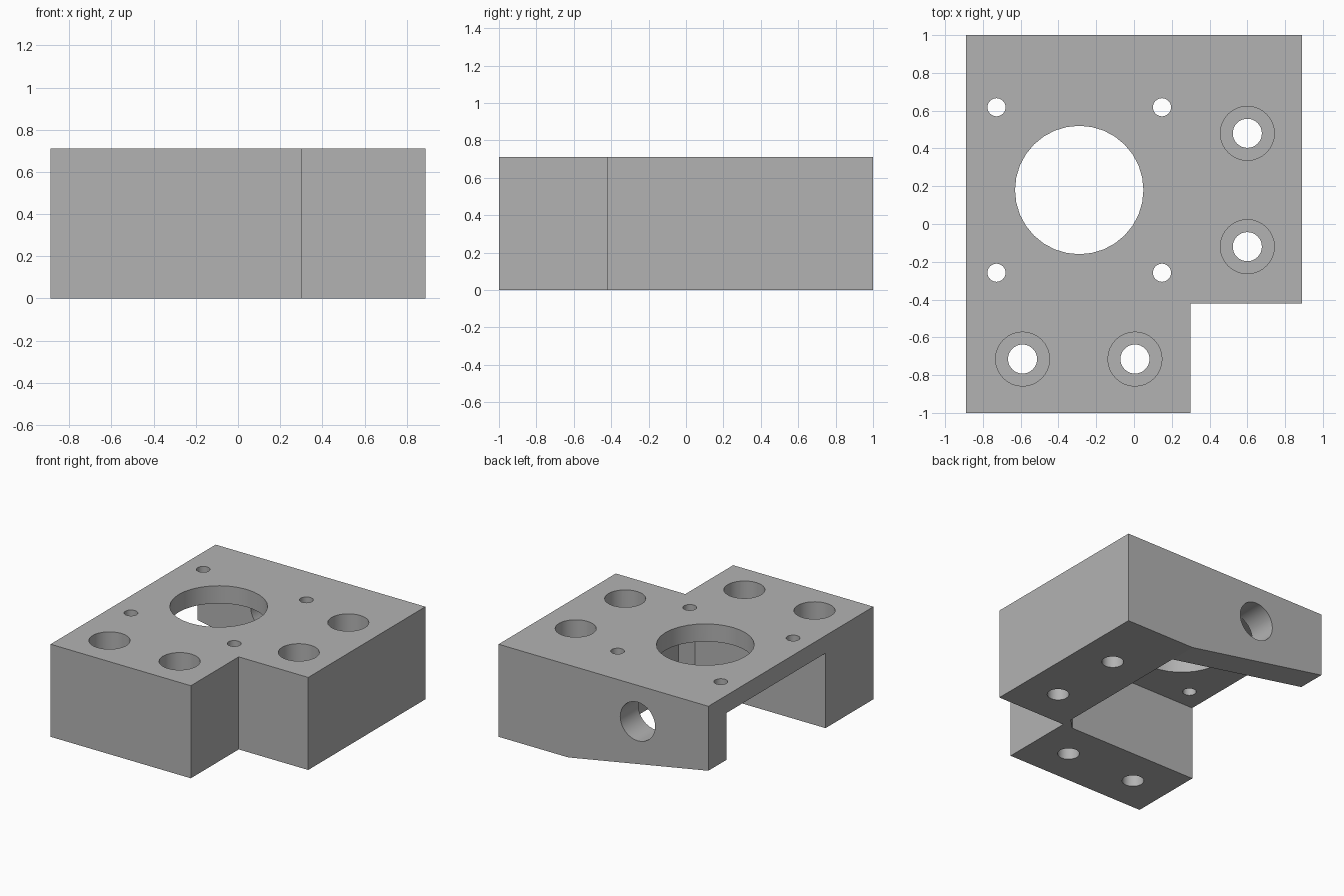
import bpy
import bmesh
import math
from mathutils import Matrix, Vector

cube = bpy.data.objects.get("Cube")
if cube:
    bpy.data.objects.remove(cube, do_unlink=True)

HEIGHT = 0.71
PLATE_BOTTOM = 0.575
NOTCH_X, NOTCH_Y = 0.30, -0.42
WALL_Y = 0.78
MOTOR = Vector((-0.29, 0.18))

grey = bpy.data.materials.new("plain_grey")
grey.use_nodes = True
grey.diffuse_color = (0.45, 0.45, 0.45, 1)
grey.node_tree.nodes["Principled BSDF"].inputs["Base Color"].default_value = grey.diffuse_color


def make_object(name, bm):
    bmesh.ops.recalc_face_normals(bm, faces=bm.faces)
    mesh = bpy.data.meshes.new(name)
    bm.to_mesh(mesh)
    bm.free()
    mesh.materials.append(grey)
    obj = bpy.data.objects.new(name, mesh)
    bpy.context.collection.objects.link(obj)
    return obj


def prism(name, points, offset):
    """Extrude a closed outline of 3D points along an offset."""
    bm = bmesh.new()
    face = bm.faces.new([bm.verts.new(p) for p in points])
    result = bmesh.ops.extrude_face_region(bm, geom=[face], use_keep_orig=True)
    verts = [g for g in result["geom"] if isinstance(g, bmesh.types.BMVert)]
    bmesh.ops.translate(bm, verts=verts, vec=offset)
    return make_object(name, bm)


def cylinder(name, radius, depth, center, tilt=0.0):
    bm = bmesh.new()
    matrix = Matrix.Translation(center) @ Matrix.Rotation(tilt, 4, "X")
    bmesh.ops.create_cone(bm, cap_ends=True, segments=32, radius1=radius,
                          radius2=radius, depth=depth, matrix=matrix)
    return make_object(name, bm)


def cut(target, cutter):
    cutter.hide_render = True
    mod = target.modifiers.new(cutter.name, "BOOLEAN")
    mod.operation = "DIFFERENCE"
    mod.solver = "EXACT"
    mod.object = cutter
    bpy.context.view_layer.objects.active = target
    bpy.ops.object.modifier_apply(modifier=mod.name)
    bpy.data.objects.remove(cutter, do_unlink=True)


# L-shaped block
outline = [(-0.89, -1), (NOTCH_X, -1), (NOTCH_X, NOTCH_Y),
           (0.89, NOTCH_Y), (0.89, 1), (-0.89, 1)]
block = prism("mounting_block", [(x, y, 0) for x, y in outline], (0, 0, HEIGHT))

# Pocket under the plate, with a chamfer that joins the two legs
chamfer = 0.083
pocket = [(-1.1, NOTCH_Y), (NOTCH_X - chamfer, NOTCH_Y),
          (NOTCH_X, NOTCH_Y + chamfer), (NOTCH_X, WALL_Y), (-1.1, WALL_Y)]
cut(block, prism("pocket_cutter", [(x, y, -0.1) for x, y in pocket],
                 (0, 0, PLATE_BOTTOM + 0.1)))

# Sloping underside of the back wall
slope = [(0.85, -0.1), (-1.03, 0.241), (-1.03, -0.1)]
cut(block, prism("slope_cutter", [(x, 0.6, z) for x, z in slope], (0, 0.6, 0)))

# Motor opening and its four screw holes
cut(block, cylinder("motor_opening", 0.34, 1, (*MOTOR, 0.5)))
for sx in (-1, 1):
    for sy in (-1, 1):
        spot = MOTOR + Vector((sx, sy)) * 0.438
        cut(block, cylinder("motor_screw_hole", 0.048, 2, (*spot, 0.5)))

# Counterbored mounting holes in both legs
for x, y in [(0.6, 0.48), (0.6, -0.12), (-0.59, -0.715), (0.005, -0.715)]:
    cut(block, cylinder("mounting_hole", 0.077, 2, (x, y, 0.5)))
    cut(block, cylinder("counterbore", 0.143, 1, (x, y, 0.79)))

# Cross hole through the back wall
cut(block, cylinder("cross_hole", 0.148, 0.5, (MOTOR.x, 0.9, 0.433), math.pi / 2))

# Smooth bores with crisp edges
bpy.ops.object.select_all(action="DESELECT")
block.select_set(True)
bpy.context.view_layer.objects.active = block
bpy.ops.object.shade_smooth_by_angle(angle=math.radians(30))
# The sloped underside meets the flat one at a shallow but crisp angle
for poly in block.data.polygons:
    flat_axis = max(abs(c) for c in poly.normal) > 0.97
    if flat_axis and poly.area > 0.1:
        poly.use_smooth = False
